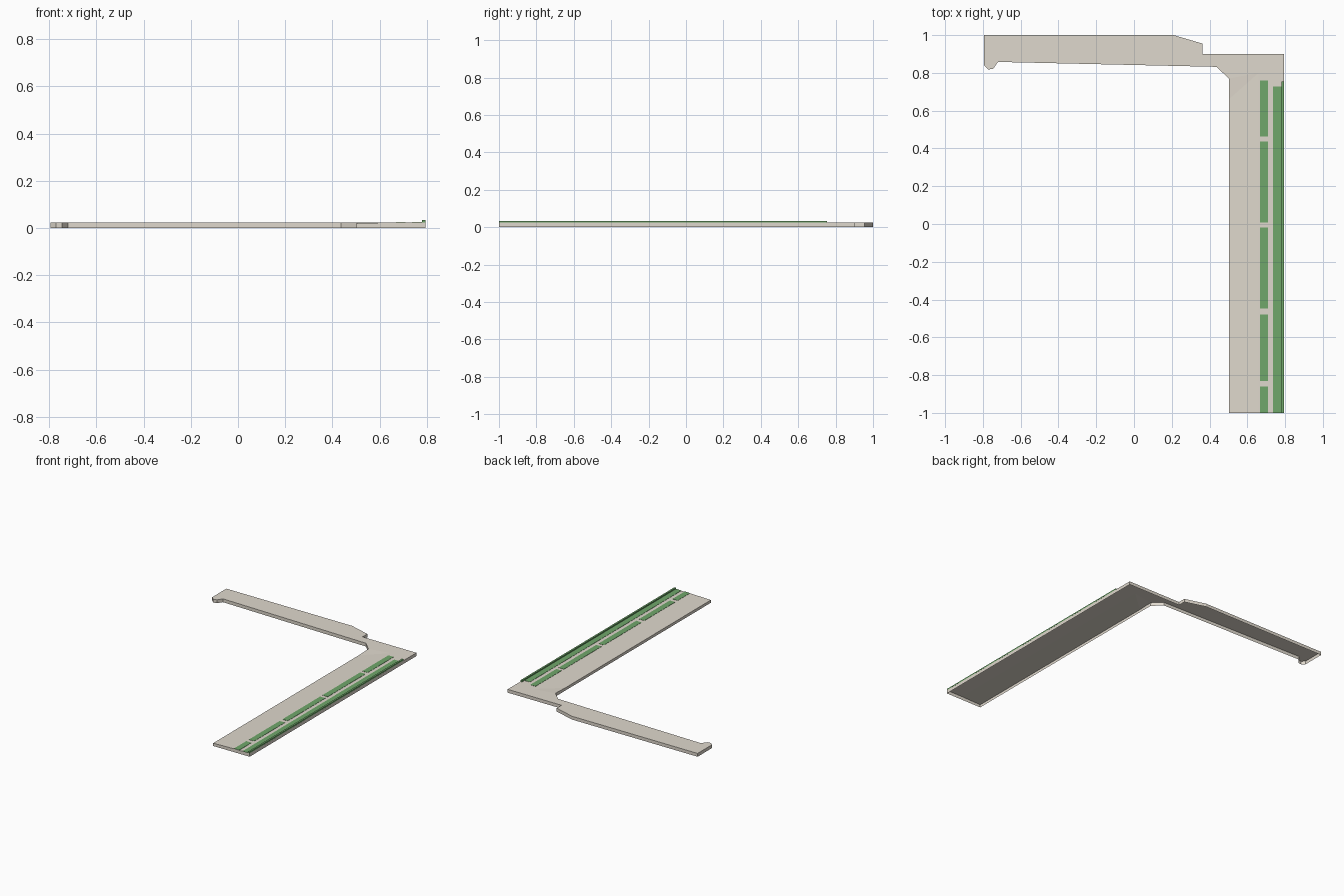
import bpy
import bmesh

cube = bpy.data.objects.get("Cube")
if cube:
    bpy.data.objects.remove(cube, do_unlink=True)


def material(name, rgb):
    m = bpy.data.materials.new(name)
    m.use_nodes = True
    m.diffuse_color = (*rgb, 1)
    m.node_tree.nodes["Principled BSDF"].inputs["Base Color"].default_value = (*rgb, 1)
    return m


stone = material("pale warm grey", (0.74, 0.69, 0.61))
green = material("leaf green", (0.16, 0.39, 0.145))


def finish(bm, name, mat):
    mesh = bpy.data.meshes.new(name)
    bm.to_mesh(mesh)
    bm.free()
    mesh.materials.append(mat)
    obj = bpy.data.objects.new(name, mesh)
    bpy.context.collection.objects.link(obj)
    return obj


def shell(name, panels, mat):
    """Join top panels at shared corners and drop open-bottomed walls to the ground."""
    bm = bmesh.new()
    for panel in panels:
        bm.faces.new([bm.verts.new(p) for p in panel])
    bmesh.ops.remove_doubles(bm, verts=bm.verts, dist=0.0005)
    rim = [e for e in bm.edges if e.is_boundary]
    wall = bmesh.ops.extrude_edge_only(bm, edges=rim)["geom"]
    for v in wall:
        if isinstance(v, bmesh.types.BMVert):
            v.co.z = 0
    bmesh.ops.recalc_face_normals(bm, faces=bm.faces)
    bm.faces.ensure_lookup_table()
    if bm.faces[0].normal.z < 0:
        bmesh.ops.reverse_faces(bm, faces=bm.faces)
    return finish(bm, name, mat)


def box(name, x0, x1, y0, y1, z0, z1, mat):
    bm = bmesh.new()
    bmesh.ops.create_cube(bm, size=1)
    for v in bm.verts:
        v.co = (x1 if v.co.x > 0 else x0,
                y1 if v.co.y > 0 else y0,
                z1 if v.co.z > 0 else z0)
    return finish(bm, name, mat)


# Slab: level arm and corner, flat outer strip, gently falling inner strip
TOP, LOW = 0.024, 0.02
inner, crease, outer = 0.502, 0.66, 0.793
arm = [(-outer, 0.838), (-0.771, 0.818), (-0.745, 0.822), (-0.72, 0.858),
       (0.437, 0.832), (inner, 0.77), (crease, 0.8), (outer, 0.8),
       (outer, 0.9), (0.363, 0.9), (0.363, 0.955), (0.21, 1), (-outer, 1)]
shell("l_shaped_slab", [
    [(x, y, TOP) for x, y in arm],
    [(crease, -1, TOP), (outer, -1, TOP), (outer, 0.8, TOP), (crease, 0.8, TOP)],
    [(inner, -1, LOW), (crease, -1, TOP), (crease, 0.8, TOP), (inner, 0.66, LOW)],
    [(inner, 0.66, LOW), (crease, 0.8, TOP), (inner, 0.77, TOP)],
], stone)

# Broken row of green beds, resting just above the slab
BASE = TOP + 0.0003
beds = [(-1, -0.86), (-0.83, -0.48), (-0.447, -0.018), (0.008, 0.438), (0.463, 0.76)]
for i, (y0, y1) in enumerate(beds):
    box(f"green_bed_{i + 1}", 0.668, 0.71, y0, y1, BASE, TOP + 0.002, green)

# Long border strip with a raised hedge on the outer edge
box("green_border", 0.737, 0.78, -1, 0.727, BASE, TOP + 0.002, green)
box("edge_hedge", 0.78, outer, -1, 0.755, BASE, 0.034, green)
